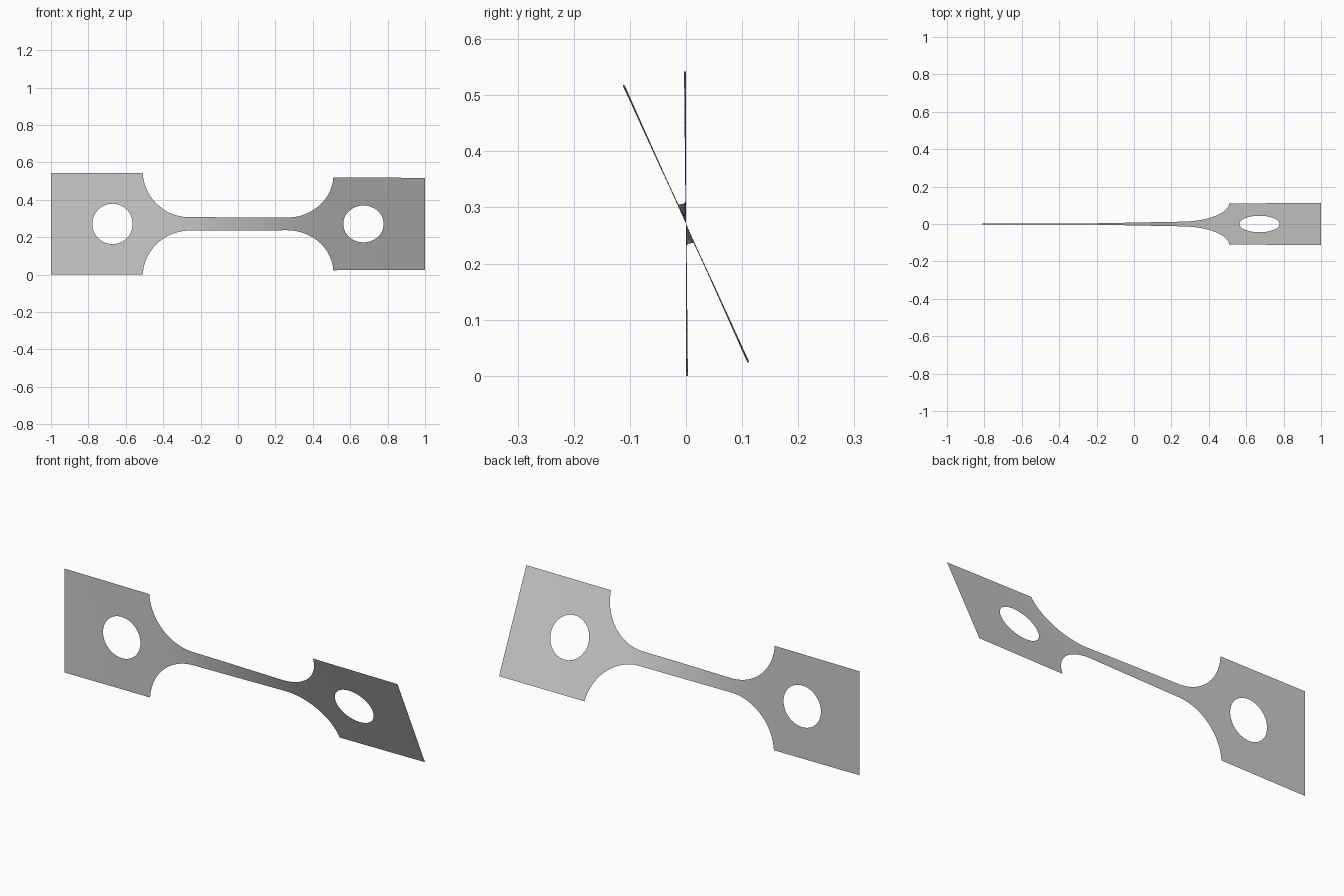
import bpy, bmesh
from math import sin, cos, pi, radians, sqrt, asin

cube = bpy.data.objects.get("Cube")
if cube:
    bpy.data.objects.remove(cube, do_unlink=True)

# Dimensions of the flat test strip
HEAD = 0.271               # half height of each head, also the axis height
HOLE_X, HOLE_R = 0.671, 0.108
ARC_X, ARC_H, ARC_R = 0.26, 0.286, 0.25
TWIST = radians(24.6)
ROWS = 8

# Column positions from the outer edge inward: head, hole, fillet, neck
phi0 = asin((ARC_H - HEAD) / ARC_R)
phis = [phi0 + (pi / 2 - phi0) * i / 20 for i in range(21)]
half = [1.0, 0.93, 0.86]
half += [HOLE_X + HOLE_R * cos(pi * i / 28) for i in range(29)]
half += [0.54]
half += [ARC_X + ARC_R * cos(p) for p in phis]
half += [ARC_X * (1 - i / 10) for i in range(1, 10)]
xs = [-x for x in half] + [0.0] + half[::-1]


def outer(x):
    """Half height of the outline."""
    d = abs(x) - ARC_X
    if d <= 0:
        return ARC_H - ARC_R
    if d >= ARC_R * cos(phi0):
        return HEAD
    return ARC_H - sqrt(ARC_R ** 2 - d ** 2)


def inner(x):
    """Half height of the hole."""
    return sqrt(max(0.0, HOLE_R ** 2 - (abs(x) - HOLE_X) ** 2))


# Narrow sections twist the most
angles = [0.0]
for a, b in zip(xs, xs[1:]):
    angles.append(angles[-1] + (b - a) * outer((a + b) / 2) ** -1.5)
angles = [TWIST * a / angles[-1] for a in angles]

# Upper and lower halves, joined along the axis
bm = bmesh.new()
for side in (1, -1):
    grid = []
    for x, angle in zip(xs, angles):
        lo, hi = inner(x), outer(x)
        column = []
        for r in range(ROWS + 1):
            h = side * (lo + (hi - lo) * r / ROWS)
            column.append(bm.verts.new((x, -h * sin(angle), HEAD + h * cos(angle))))
        grid.append(column)
    for left, right in zip(grid, grid[1:]):
        for r in range(ROWS):
            quad = [left[r], right[r], right[r + 1], left[r + 1]]
            bm.faces.new(quad[::side])
bmesh.ops.remove_doubles(bm, verts=bm.verts[:], dist=0.00002)
for face in bm.faces:
    face.smooth = True

mesh = bpy.data.meshes.new("twisted_strip")
bm.to_mesh(mesh)
bm.free()
strip = bpy.data.objects.new("twisted_strip", mesh)
bpy.context.collection.objects.link(strip)

# Plain grey surface
grey = bpy.data.materials.new("light_grey")
grey.use_nodes = True
colour = (0.6, 0.6, 0.6, 1.0)
grey.diffuse_color = colour
grey.node_tree.nodes["Principled BSDF"].inputs["Base Color"].default_value = colour
mesh.materials.append(grey)
